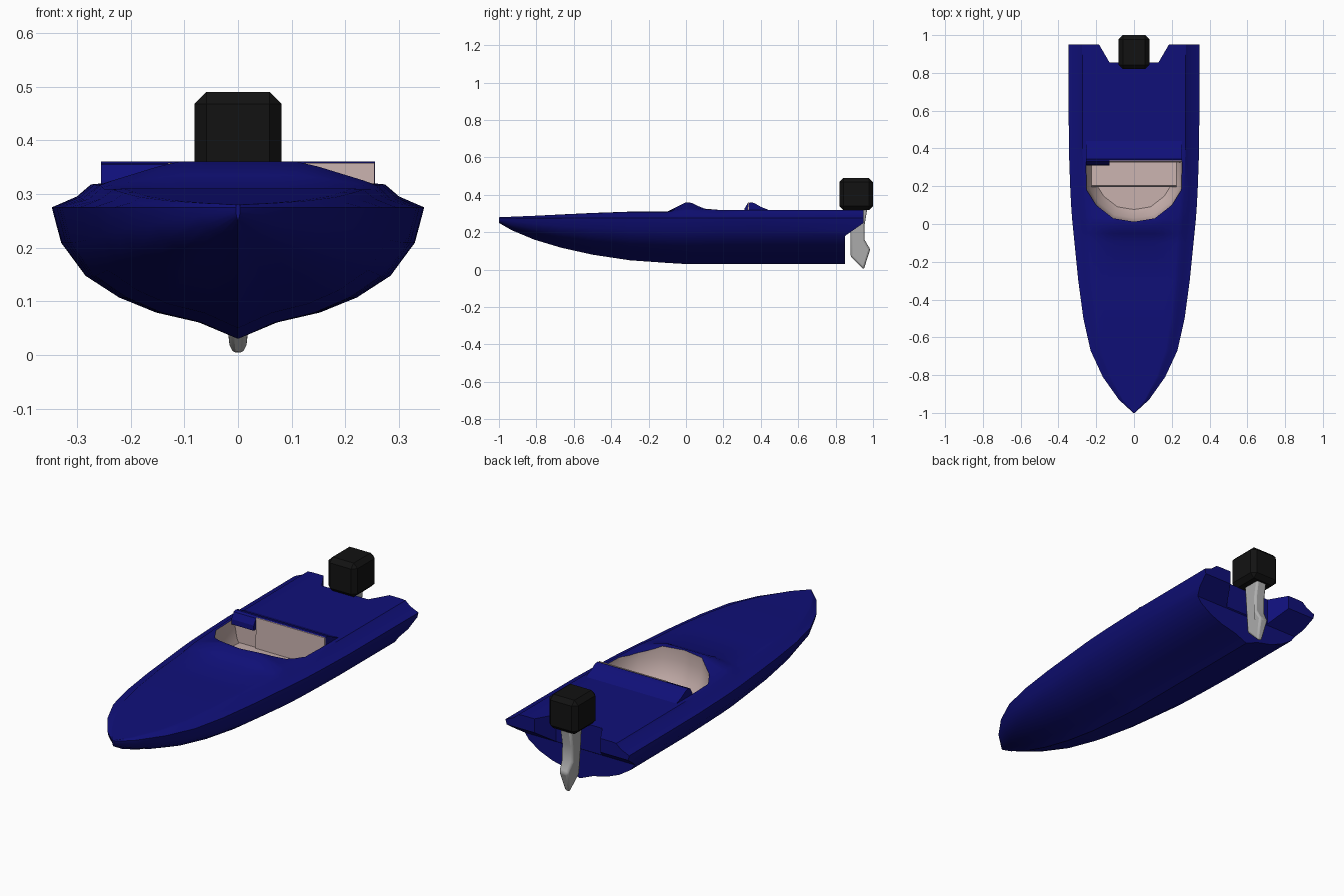
import bpy, bmesh, math
from mathutils import Vector

cube = bpy.data.objects.get("Cube")
if cube:
    bpy.data.objects.remove(cube, do_unlink=True)


def material(name, color):
    m = bpy.data.materials.new(name)
    m.use_nodes = True
    m.diffuse_color = (*color, 1)
    bsdf = next(n for n in m.node_tree.nodes if n.type == 'BSDF_PRINCIPLED')
    bsdf.inputs["Base Color"].default_value = (*color, 1)
    return m


blue = material("navy_blue", (0.005, 0.005, 0.19))
cream = material("pale_pink_upholstery", (0.58, 0.44, 0.42))
black = material("motor_black", (0.006, 0.006, 0.006))
grey = material("leg_grey", (0.42, 0.42, 0.42))


def smooth(obj, angle=35):
    bpy.ops.object.select_all(action='DESELECT')
    obj.select_set(True)
    bpy.context.view_layer.objects.active = obj
    bpy.ops.object.shade_smooth_by_angle(angle=math.radians(angle))


def loft(name, rings, mats, index=0):
    """Skin closed rings of equal length and cap both ends."""
    bm = bmesh.new()
    loops = [[bm.verts.new(p) for p in ring] for ring in rings]
    n = len(loops[0])
    for a, b in zip(loops, loops[1:]):
        for i in range(n):
            j = (i + 1) % n
            bm.faces.new((a[i], a[j], b[j], b[i]))
    bm.faces.new(loops[0])
    bm.faces.new(loops[-1])
    bmesh.ops.recalc_face_normals(bm, faces=bm.faces)
    for f in bm.faces:
        f.material_index = index
    mesh = bpy.data.meshes.new(name)
    bm.to_mesh(mesh)
    bm.free()
    for m in mats:
        mesh.materials.append(m)
    obj = bpy.data.objects.new(name, mesh)
    bpy.context.collection.objects.link(obj)
    return obj


def prism_x(name, profile, x0, x1, mats, index=0):
    """Extrude a (y, z) profile along x."""
    return loft(name, [[(x, y, z) for y, z in profile] for x in (x0, x1)], mats, index)


def bevel(obj, width, segments=1):
    mod = obj.modifiers.new("Bevel", 'BEVEL')
    mod.width = width
    mod.segments = segments
    mod.limit_method = 'ANGLE'


def cut(obj, cutter):
    mod = obj.modifiers.new("Cut", 'BOOLEAN')
    mod.operation = 'DIFFERENCE'
    mod.solver = 'EXACT'
    mod.object = cutter
    cutter.hide_render = True
    bpy.ops.object.select_all(action='DESELECT')
    obj.select_set(True)
    bpy.context.view_layer.objects.active = obj
    bpy.ops.object.modifier_apply(modifier=mod.name)
    bpy.data.objects.remove(cutter, do_unlink=True)


def mirrored(half):
    """Complete a half outline whose first and last points may lie on x = 0."""
    return half + [(-p[0], *p[1:]) for p in reversed(half) if abs(p[0]) > 1e-6]


# Hull stations: y, half width, keel height, deck height, cockpit lip rise
stations = [
    (-1, .004, .25, .28, 0), (-.93, .08, .21, .283, 0), (-.81, .165, .16, .288, 0),
    (-.67, .23, .118, .295, 0), (-.5, .268, .08, .303, 0), (-.3, .295, .05, .31, 0),
    (-.1, .315, .036, .31, 0), (-.05, .32, .033, .31, .025), (0, .325, .03, .311, .049),
    (.03, .328, .03, .312, .045), (.1, .333, .03, .315, .022), (.2, .338, .03, .32, 0),
    (.4, .345, .03, .32, 0), (.95, .347, .03, .32, 0)]
bottom = [(0, 0), (.21, .125), (.44, .2), (.64, .315), (.82, .48), (.95, .73), (1, 1)]
deck = [(.865, .45), (.79, .95), (.72, 1), (.58, 1), (.46, 1), (.34, 1), (.17, 1), (0, 1)]
SHEER = .275


def section(y, w, keel, top, lip):
    half = [(u * w, y, keel + v * (SHEER - keel)) for u, v in bottom]
    for u, v in deck:
        x = u * w
        fade = max(0, min(1, (.28 - x) / .16))
        half.append((x, y, SHEER + v * (top - SHEER) + lip * fade))
    return mirrored(half)


hull = loft("hull", [section(*s) for s in stations], [blue, cream])

# Cockpit well, tapering to its floor
rim = mirrored([(0, .012), (.11, .03), (.2, .1), (.25, .18), (.255, .335)])
well = [[(x * s, .335 - (.335 - y) * s, z) for x, y in rim]
        for z, s in ((.5, 1), (.3, 1), (.22, .94), (.16, .8))]
cut(hull, loft("cockpit_cutter", well, [blue, cream], 1))

# Undercut transom and motor notch
cut(hull, prism_x("transom_cutter", [(.85, -.1), (.85, .18), (.95, .25), (1.1, .355), (1.1, -.1)],
                  -.5, .5, [blue, cream]))
notch = mirrored([(.13, .856), (.185, .95), (.25, 1.061)])
cut(hull, loft("notch_cutter", [[(x, y, z) for x, y in notch] for z in (-.2, .6)], [blue, cream]))
smooth(hull)

# Raised fairing behind the seat, with a side tab and upholstered back
ridge = prism_x("rear_fairing", [(.336, .25), (.336, .355), (.345, .36), (.365, .356),
                                 (.4, .336), (.44, .32), (.44, .25)], -.255, .255, [blue])
smooth(ridge, 30)
tab = prism_x("fairing_tab", [(.338, .3), (.31, .3), (.312, .325), (.33, .355), (.338, .358)],
              -.255, -.13, [blue])
back = prism_x("seat_back", [(.336, .2), (.325, .2), (.331, .358), (.336, .358)],
               -.13, .254, [cream])
bench = prism_x("bench_seat", [(.334, .15), (.205, .15), (.195, .2), (.205, .212), (.334, .205)],
                -.225, .225, [cream])
smooth(bench)

# Outboard motor cowl
cowl = prism_x("motor_cowl", [(.82, .318), (1, .318), (1, .49), (.82, .49)], -.081, .081, [black])
bevel(cowl, .022)

# Outboard leg, tapering to the skeg
leg = prism_x("motor_leg", [(.87, .33), (.97, .33), (.955, .24), (.955, .16), (.985, .108),
                            (.95, 0), (.88, .07), (.88, .2)], -1, 1, [grey])
for v in leg.data.vertices:
    v.co.x *= .014 + .016 * min(1, v.co.z / .16)
bevel(leg, .01, 2)
smooth(leg, 40)
